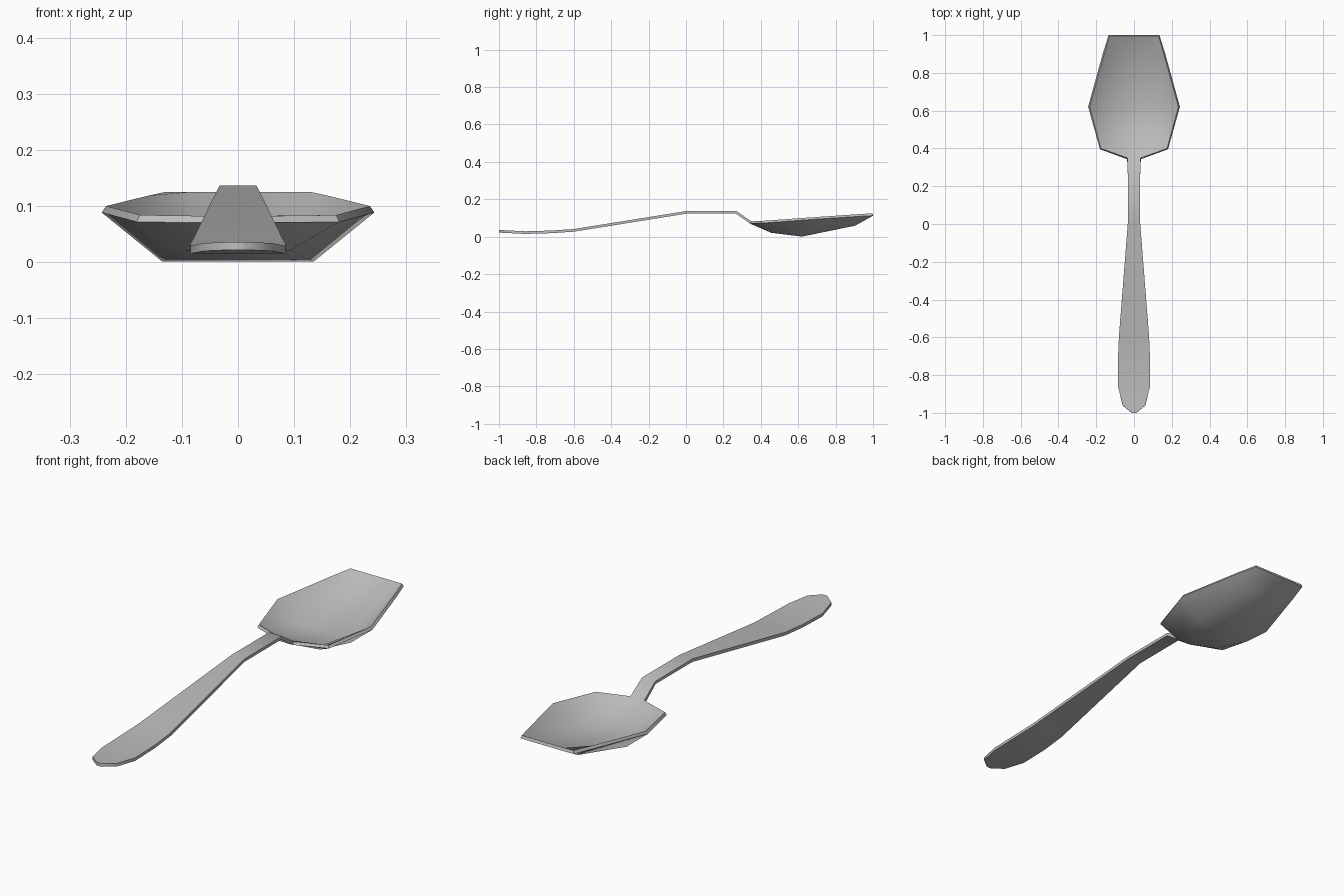
import bpy, bmesh, math

cube = bpy.data.objects.get("Cube")
if cube:
    bpy.data.objects.remove(cube, do_unlink=True)

metal = bpy.data.materials.new("brushed grey metal")
metal.use_nodes = True
colour = (0.5, 0.5, 0.5, 1)
metal.diffuse_color = colour
metal.node_tree.nodes["Principled BSDF"].inputs["Base Color"].default_value = colour

# Handle stations: half width, y, z of the upper surface
handle = [(0.012, -1.0, 0.036), (0.06, -0.96, 0.034), (0.085, -0.86, 0.029),
          (0.085, -0.72, 0.033), (0.08, -0.6, 0.041), (0.033, 0.0, 0.137),
          (0.033, 0.27, 0.137), (0.035, 0.35, 0.082)]
# Bowl stations: rim point, then floor point, each x, y, z
bowl = [((0.175, 0.40, 0.084), (0.09, 0.46, 0.034)),
        ((0.235, 0.62, 0.100), (0.13, 0.62, 0.014)),
        ((0.158, 0.90, 0.119), (0.085, 0.90, 0.072)),
        ((0.130, 0.995, 0.125), (0.085, 0.995, 0.125))]
stations = [((w, y, z), (w / 3, y, z)) for w, y, z in handle] + bowl

# One mirrored strip of the upper surface, thickened downwards
bm = bmesh.new()
rows = []
for (rx, ry, rz), (fx, fy, fz) in stations:
    points = [(-rx, ry, rz), (-fx, fy, fz), (fx, fy, fz), (rx, ry, rz)]
    rows.append([bm.verts.new(p) for p in points])
for a, b in zip(rows, rows[1:]):
    for i in range(3):
        bm.faces.new((a[i], a[i + 1], b[i + 1], b[i]))
mesh = bpy.data.meshes.new("spoon")
bm.to_mesh(mesh)
bm.free()
mesh.materials.append(metal)
spoon = bpy.data.objects.new("spoon", mesh)
bpy.context.collection.objects.link(spoon)

thickness = spoon.modifiers.new("thickness", 'SOLIDIFY')
thickness.thickness = 0.014
thickness.offset = -1

bpy.context.view_layer.objects.active = spoon
spoon.select_set(True)
bpy.ops.object.modifier_apply(modifier="thickness")
bpy.ops.object.shade_smooth_by_angle(angle=math.radians(40))
